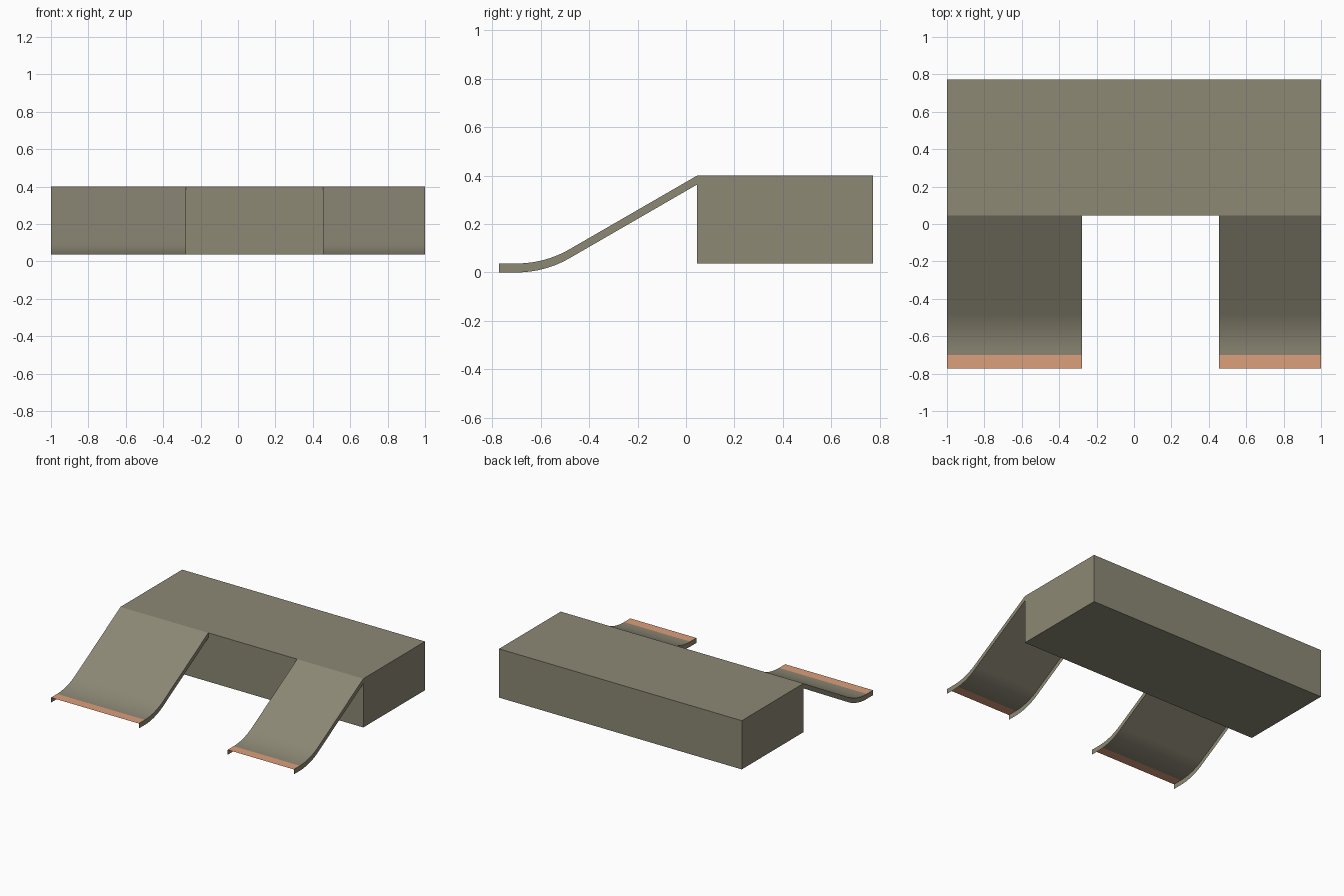
import bpy, bmesh, math

if "Cube" in bpy.data.objects:
    bpy.data.objects.remove(bpy.data.objects["Cube"])

FRONT, BACK = -0.772, 0.772
LIP_END, CREST = -0.70, 0.046   # end of flat lip, front edge of platform
LOW, HIGH = 0.037, 0.40         # lip height, platform height
SKIRT = 0.037                   # depth of the side edges
ANGLE = math.radians(30)


def material(name, color):
    m = bpy.data.materials.new(name)
    m.diffuse_color = (*color, 1)
    m.use_nodes = True
    m.node_tree.nodes["Principled BSDF"].inputs["Base Color"].default_value = m.diffuse_color
    return m


grey = material("warm grey", (0.262, 0.246, 0.178))
orange = material("terracotta", (0.716, 0.342, 0.195))


def finish(name, bm, mats):
    mesh = bpy.data.meshes.new(name)
    bm.to_mesh(mesh)
    bm.free()
    for m in mats:
        mesh.materials.append(m)
    ob = bpy.data.objects.new(name, mesh)
    bpy.context.collection.objects.link(ob)
    return ob


# Ramp side profile: flat lip, arc up to 30 degrees, straight run to the crest
def ramp_profile(steps=12):
    t = math.tan(ANGLE)
    radius = (LOW - HIGH + t * (CREST - LIP_END)) / (t * math.sin(ANGLE) - 1 + math.cos(ANGLE))
    pts = [(FRONT, LOW)]
    for i in range(steps + 1):
        a = ANGLE * i / steps
        pts.append((LIP_END + radius * math.sin(a), LOW + radius * (1 - math.cos(a))))
    pts.append((CREST, HIGH))
    return pts


# Ramp: open-bottomed sheet with hanging side edges
def ramp(name, x0, x1):
    bm = bmesh.new()
    rows = []
    for y, z in ramp_profile():
        rows.append([bm.verts.new(p) for p in (
            (x0, y, z - SKIRT), (x0, y, z), (x1, y, z), (x1, y, z - SKIRT))])
    for n, (a, b) in enumerate(zip(rows, rows[1:])):
        for k in range(3):
            f = bm.faces.new((a[k], a[k + 1], b[k + 1], b[k]))
            f.material_index = 1 if n == 0 and k == 1 else 0
            f.smooth = n > 0 and k == 1
    for f in bm.faces:
        f.normal_update()
    # crisp side edges
    for e in bm.edges:
        if len(e.link_faces) == 2 and e.calc_face_angle() > math.radians(40):
            e.smooth = False
    top = [f for f in bm.faces if abs(f.normal.x) < 0.5]
    if top[0].normal.z < 0:
        bmesh.ops.reverse_faces(bm, faces=bm.faces[:])
    return finish(name, bm, [grey, orange])


ramp("wide_ramp", -1.0, -0.277)
ramp("narrow_ramp", 0.455, 1.0)

# Platform block
bm = bmesh.new()
bmesh.ops.create_cube(bm, size=1)
for v in bm.verts:
    v.co = (v.co.x * 2,
            CREST if v.co.y < 0 else BACK,
            LOW if v.co.z < 0 else HIGH)
finish("platform", bm, [grey])
